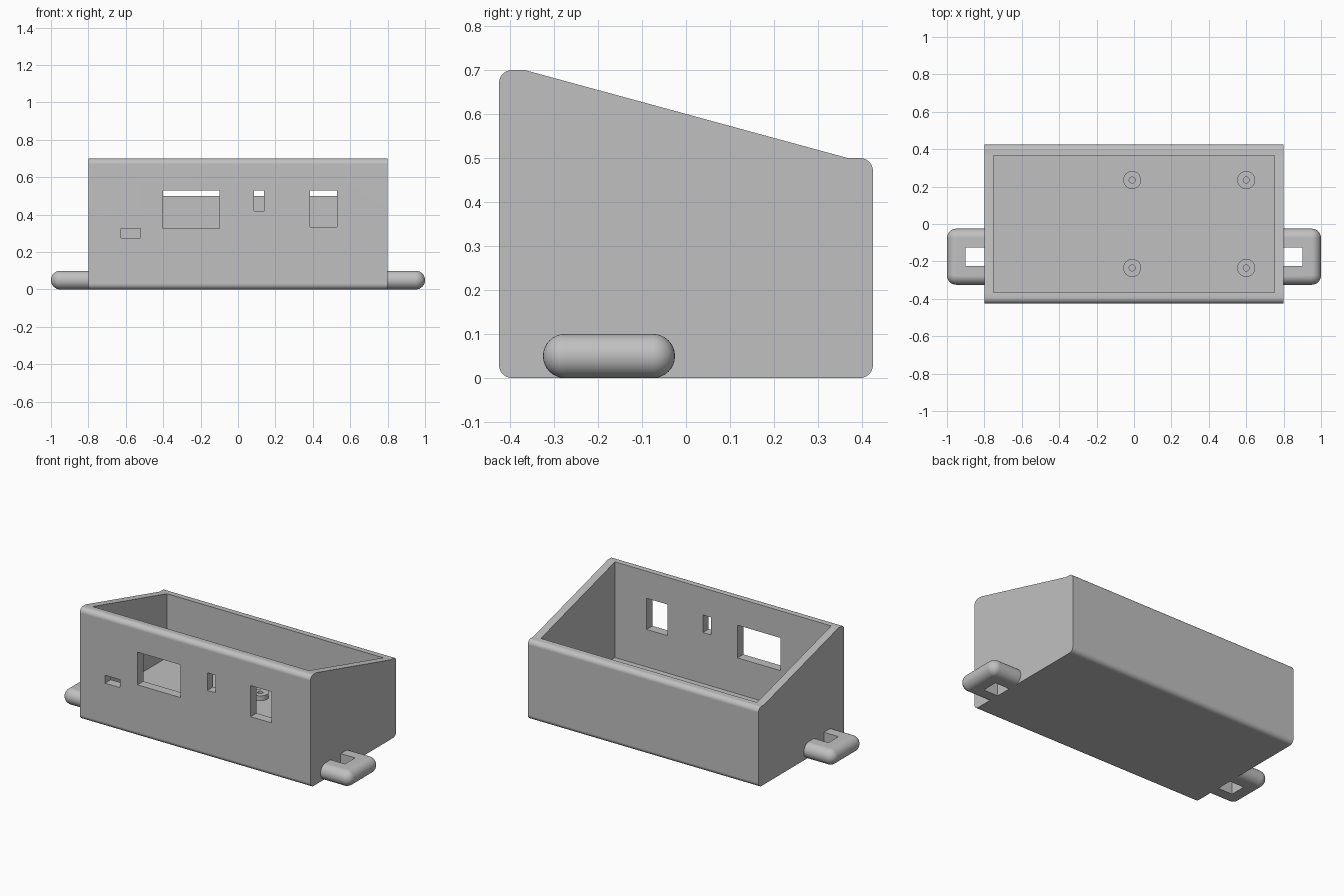
import bpy, bmesh, math
from mathutils import Vector, Matrix

if "Cube" in bpy.data.objects:
    bpy.data.objects.remove(bpy.data.objects["Cube"], do_unlink=True)

# Single plastic colour
grey = bpy.data.materials.new("plain grey")
grey.use_nodes = True
grey.diffuse_color = (0.53, 0.53, 0.53, 1)
grey.node_tree.nodes["Principled BSDF"].inputs["Base Color"].default_value = grey.diffuse_color

W, D, WALL, FLOOR = 0.8, 0.425, 0.05, 0.1
INNER = 0.367


def make(name, bm):
    bmesh.ops.recalc_face_normals(bm, faces=bm.faces)
    mesh = bpy.data.meshes.new(name)
    bm.to_mesh(mesh)
    bm.free()
    mesh.materials.append(grey)
    obj = bpy.data.objects.new(name, mesh)
    bpy.context.collection.objects.link(obj)
    return obj


def activate(obj):
    bpy.ops.object.select_all(action="DESELECT")
    obj.select_set(True)
    bpy.context.view_layer.objects.active = obj


def cut_box(obj, x, y, z):
    """Subtract a box given by its three ranges."""
    bm = bmesh.new()
    size = [r[1] - r[0] for r in (x, y, z)]
    mid = [(r[0] + r[1]) / 2 for r in (x, y, z)]
    bmesh.ops.create_cube(bm, size=1, matrix=Matrix.Translation(mid) @ Matrix.Diagonal((*size, 1)))
    cutter = make("cutter", bm)
    cutter.hide_render = True
    mod = obj.modifiers.new("cut", "BOOLEAN")
    mod.operation, mod.solver, mod.object = "DIFFERENCE", "EXACT", cutter
    activate(obj)
    bpy.ops.object.modifier_apply(modifier=mod.name)
    bpy.data.objects.remove(cutter, do_unlink=True)


def smooth(obj):
    activate(obj)
    bpy.ops.object.shade_smooth_by_angle(angle=math.radians(30))
    obj.modifiers.new("flat sides", "WEIGHTED_NORMAL").keep_sharp = True


# Case: rounded side profile with a sloping top, extruded across the width
def corner(cy, cz, start, r=0.03, n=8):
    angles = [math.radians(start + 90 * i / n) for i in range(n + 1)]
    return [(cy + r * math.cos(a), cz + r * math.sin(a)) for a in angles]


e = D - 0.03
profile = (corner(-e, 0.03, 180) + corner(e, 0.03, 270) + corner(e, 0.47, 0)
           + [(INNER, 0.5), (-INNER, 0.7)] + corner(-e, 0.67, 90))
bm = bmesh.new()
face = bm.faces.new([bm.verts.new((-W, y, z)) for y, z in profile])
new = bmesh.ops.extrude_face_region(bm, geom=[face])["geom"]
bmesh.ops.translate(bm, vec=(2 * W, 0, 0), verts=[v for v in new if isinstance(v, bmesh.types.BMVert)])
case = make("case", bm)

# Open interior, then the port openings in the front wall
cut_box(case, (WALL - W, W - WALL), (-INNER, INNER), (FLOOR, 1))
ports = [((-0.4, -0.1), (0.325, 0.53)), ((0.085, 0.14), (0.42, 0.53)),
         ((0.385, 0.53), (0.335, 0.53)), ((-0.625, -0.52), (0.275, 0.325))]
for x, z in ports:
    cut_box(case, x, (-0.5, -0.3), z)
smooth(case)

# Mounting lugs: rounded bar hull with a square strap slot
for side, label in ((1, "left"), (-1, "right")):
    bm = bmesh.new()
    for x in (0.78, 0.95):
        for y in (-0.275, -0.075):
            bmesh.ops.create_uvsphere(bm, u_segments=32, v_segments=16, radius=0.05,
                                      matrix=Matrix.Translation((side * x, y, 0.05)))
    hull = bmesh.ops.convex_hull(bm, input=bm.verts[:])
    inside = {g for g in hull["geom_interior"] + hull["geom_unused"] if isinstance(g, bmesh.types.BMVert)}
    bmesh.ops.delete(bm, geom=list(inside), context="VERTS")
    bmesh.ops.dissolve_limit(bm, angle_limit=0.01, verts=bm.verts[:], edges=bm.edges[:])
    lug = make(label + "_lug", bm)
    cut_box(lug, sorted((side * 0.79, side * 0.9)), (-0.225, -0.125), (-0.1, 0.2))
    smooth(lug)

# Hollow board standoffs on the floor
for i, (x, y) in enumerate([(x, y) for x in (-0.01, 0.6) for y in (-0.235, 0.235)]):
    bm = bmesh.new()
    section = [(0.016, FLOOR), (0.016, 0.13), (0.048, 0.13), (0.048, FLOOR)]
    verts = [bm.verts.new((x + r, y, z)) for r, z in section]
    edges = [bm.edges.new(pair) for pair in zip(verts, verts[1:])]
    bmesh.ops.spin(bm, geom=verts + edges, cent=(x, y, 0), axis=(0, 0, 1),
                   angle=math.tau, steps=32, use_merge=True)
    bmesh.ops.remove_doubles(bm, verts=bm.verts[:], dist=0.0001)
    smooth(make("standoff_%d" % (i + 1), bm))
